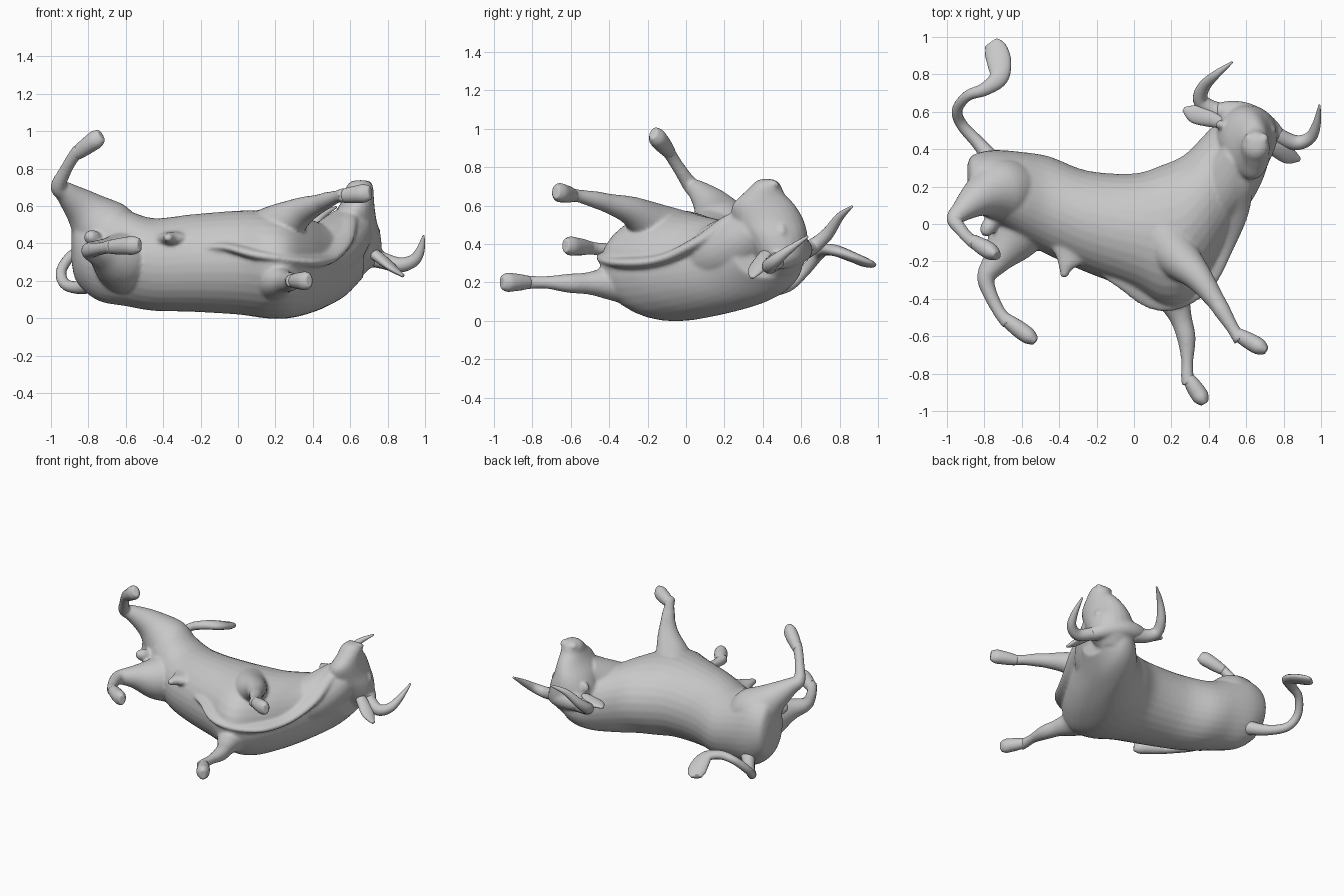
import bpy, bmesh, math
from mathutils import Vector

grey = bpy.data.materials.new("stone grey")
grey.diffuse_color = (0.58, 0.58, 0.58, 1)


def spline(p0, p1, p2, p3, t):
    return [0.5 * (2*b + (c-a)*t + (2*a-5*b+4*c-d)*t*t + (3*b-a-3*c+d)*t**3)
            for a, b, c, d in zip(p0, p1, p2, p3)]


def loft(name, rings, axis=None, sides=24, steps=5, up=(0, 0, 1)):
    """Smooth loft through (x, y, z, ru, rv) rings, across the path or a fixed axis."""
    rings = [r if len(r) == 5 else (*r, r[3]) for r in rings]
    pts = []
    for i in range(len(rings) - 1):
        a = rings[max(i-1, 0)]
        d = rings[min(i+2, len(rings)-1)]
        pts += [spline(a, rings[i], rings[i+1], d, s/steps) for s in range(steps)]
    pts.append(rings[-1])
    bm = bmesh.new()
    loops = []
    for i, p in enumerate(pts):
        c = Vector(p[:3])
        if axis == 'x':
            u, v = Vector((0, 1, 0)), Vector((0, 0, 1))
        elif axis == 'z':
            u, v = Vector((1, 0, 0)), Vector((0, 1, 0))
        else:
            t = Vector(pts[min(i+1, len(pts)-1)][:3]) - Vector(pts[max(i-1, 0)][:3])
            u = t.cross(Vector(up)).normalized()
            v = u.cross(t).normalized()
        loops.append([bm.verts.new(c + u*max(p[3], .003)*math.cos(k*math.tau/sides)
                                   + v*max(p[4], .003)*math.sin(k*math.tau/sides))
                      for k in range(sides)])
    for a, b in zip(loops, loops[1:]):
        for k in range(sides):
            n = (k+1) % sides
            bm.faces.new((a[k], a[n], b[n], b[k]))
    bm.faces.new(loops[0])
    bm.faces.new(loops[-1])
    bmesh.ops.recalc_face_normals(bm, faces=bm.faces)
    me = bpy.data.meshes.new(name)
    bm.to_mesh(me)
    bm.free()
    ob = bpy.data.objects.new(name, me)
    bpy.context.collection.objects.link(ob)
    me.materials.append(grey)
    return ob


def box_ring(x, y0, y1, z0, z1):
    return (x, (y0+y1)/2, (z0+z1)/2, (y1-y0)/2, (z1-z0)/2)


def fuse(name, parts, voxel, smooth):
    bpy.ops.object.select_all(action='DESELECT')
    for o in parts:
        o.select_set(True)
    ob = parts[0]
    bpy.context.view_layer.objects.active = ob
    if len(parts) > 1:
        bpy.ops.object.join()
    ob.name = name
    m = ob.modifiers.new("fuse", 'REMESH')
    m.mode, m.voxel_size, m.use_smooth_shade = 'VOXEL', voxel, True
    s = ob.modifiers.new("soften", 'SMOOTH')
    s.factor, s.iterations = 0.5, smooth
    return ob


# Trunk, from rump to neck
trunk = loft("trunk", [box_ring(*r) for r in [
    (-.89, .17, .32, .30, .48), (-.86, .08, .37, .19, .58), (-.75, .01, .395, .095, .62),
    (-.6, -.09, .385, .065, .58), (-.45, -.17, .36, .04, .535), (-.25, -.26, .285, .035, .555),
    (0, -.355, .27, .02, .575), (.15, -.44, .315, .0, .575), (.27, -.43, .37, .0, .56),
    (.38, -.3, .48, .025, .53), (.48, -.12, .58, .065, .5), (.58, .1, .61, .125, .5),
    (.67, .25, .57, .22, .47)]], axis='x', sides=32)
# Neck and throat joining the head
neck = loft("neck", [(.3, -.08, .28, .08), (.4, .06, .32, .13), (.48, .18, .36, .155),
                     (.55, .29, .42, .15), (.6, .37, .48, .13)])
# Head with the muzzle lifted, and the poll between the horns
head = loft("head", [
    (.58, .48, .24, .1, .09), (.6, .49, .33, .16, .14), (.605, .465, .43, .16, .17),
    (.612, .43, .52, .13, .185), (.635, .405, .6, .095, .165), (.648, .405, .66, .078, .11),
    (.65, .415, .695, .074, .083), (.652, .42, .722, .06, .062), (.655, .42, .738, .03, .03)], axis='z')
poll = loft("poll", [(.44, .6, .375, .045), (.52, .6, .37, .06), (.61, .58, .36, .065),
                     (.7, .53, .335, .06), (.77, .47, .31, .045)])
# Dewlap, a thin blade running from the chest to the throat
dewlap = loft("dewlap", [
    (-.25, -.18, .36, .04, .03), (-.05, -.27, .38, .08, .03), (.15, -.37, .33, .1, .035),
    (.34, -.29, .3, .095, .035), (.44, -.1, .32, .1, .035), (.515, .07, .4, .1, .04),
    (.56, .2, .49, .08, .045), (.6, .28, .54, .05, .04)])
# Thighs and shoulders flow into the legs
upper_hind = loft("upper_hind_leg", [
    (-.42, .18, .31, .07), (-.52, .18, .35, .13), (-.63, .18, .41, .16), (-.73, .18, .49, .165),
    (-.83, .14, .59, .105), (-.92, .07, .67, .06), (-.96, .025, .705, .043),
    (-.925, -.03, .785, .034), (-.885, -.075, .855, .033), (-.845, -.105, .905, .038)])
lower_hind = loft("lower_hind_leg", [
    (-.48, .2, .3, .1), (-.57, .08, .3, .18), (-.64, -.06, .31, .15), (-.73, -.19, .345, .08),
    (-.79, -.28, .36, .05), (-.775, -.36, .365, .04), (-.72, -.47, .375, .034), (-.67, -.53, .385, .04)])
upper_fore = loft("upper_fore_leg", [
    (.05, .08, .38, .1), (.13, -.03, .42, .15), (.22, -.16, .49, .125), (.34, -.28, .57, .078),
    (.43, -.4, .61, .052), (.475, -.47, .63, .045), (.53, -.56, .65, .034), (.57, -.62, .66, .04)])
lower_fore = loft("lower_fore_leg", [
    (.2, -.1, .24, .12), (.2, -.22, .22, .17), (.21, -.38, .2, .1), (.25, -.5, .195, .06),
    (.28, -.61, .195, .05), (.285, -.73, .2, .033), (.285, -.81, .2, .035), (.295, -.855, .2, .041)])
# Belly and groin details
sheath = loft("sheath", [(-.32, -.06, .42, .15, .06), (-.345, -.17, .425, .09, .04), (-.365, -.23, .43, .04, .03),
                         (-.375, -.285, .43, .018, .018)])
pouch = loft("pouch", [(-.7, .07, .38, .05), (-.76, .01, .42, .042), (-.785, -.03, .435, .04),
                       (-.795, -.06, .45, .02)])
brows = [loft("brow", [(x, y, .42, .012), (x, y, .46, .028), (x, y, .5, .012)], axis='z')
         for x, y in ((.465, .53), (.735, .5))]
nostrils = [loft("nostril", [(x, .455, .69, .012), (x, .462, .71, .026), (x, .45, .735, .012)], axis='z')
            for x in (.615, .695)]
fuse("body", [trunk, neck, head, poll, dewlap, upper_hind, lower_hind, upper_fore, lower_fore,
              sheath, pouch] + brows + nostrils, .01, 7)

# Hooves, flaring from the pastern to a blunt toe
for name, a, b in [("upper_hind_hoof", (-.87, -.085, .875), (-.73, -.17, .978)),
                   ("lower_hind_hoof", (-.7, -.5, .38), (-.525, -.628, .392)),
                   ("upper_fore_hoof", (.545, -.585, .652), (.708, -.678, .672)),
                   ("lower_fore_hoof", (.288, -.82, .2), (.38, -.96, .2))]:
    a, b = Vector(a), Vector(b)
    rings = [(*a.lerp(b, t), ru, rv) for t, ru, rv in
             ((0, .034, .034), (.3, .042, .043), (.55, .046, .047), (.8, .043, .05), (1, .022, .036))]
    fuse(name, [loft(name, rings, sides=16)], .007, 1)

# Horns
horns = {"left_horn": [(.5, .58, .36, .06), (.41, .615, .365, .048), (.355, .665, .39, .04),
                       (.375, .735, .45, .033), (.44, .8, .54, .022), (.525, .865, .595, .006)],
         "right_horn": [(.68, .52, .34, .06), (.77, .47, .31, .045), (.865, .435, .285, .04),
                        (.94, .46, .31, .033), (.975, .53, .365, .023), (.992, .635, .44, .006)]}
for name, rings in horns.items():
    loft(name, rings, steps=8, sides=16)
# Ears, flat and leaf shaped
loft("left_ear", [(.48, .54, .4, .03, .03), (.4, .565, .4, .045, .028), (.32, .59, .4, .048, .02),
                  (.265, .615, .4, .012, .008)], sides=16)
loft("right_ear", [(.69, .44, .37, .03, .03), (.76, .4, .32, .042, .028), (.83, .365, .265, .045, .02),
                   (.885, .345, .225, .012, .008)], sides=16)
# Tail curling to a flat tuft
loft("tail", [(-.74, .32, .2, .05), (-.83, .43, .165, .036), (-.92, .53, .18, .03),
              (-.945, .61, .25, .028), (-.89, .685, .335, .028), (-.8, .72, .368, .035, .03),
              (-.725, .78, .365, .05, .03), (-.72, .86, .335, .064, .028),
              (-.74, .93, .305, .062, .024), (-.765, .968, .29, .04, .015)], sides=16, steps=8)

for ob in bpy.data.objects:
    for p in ob.data.polygons:
        p.use_smooth = True
